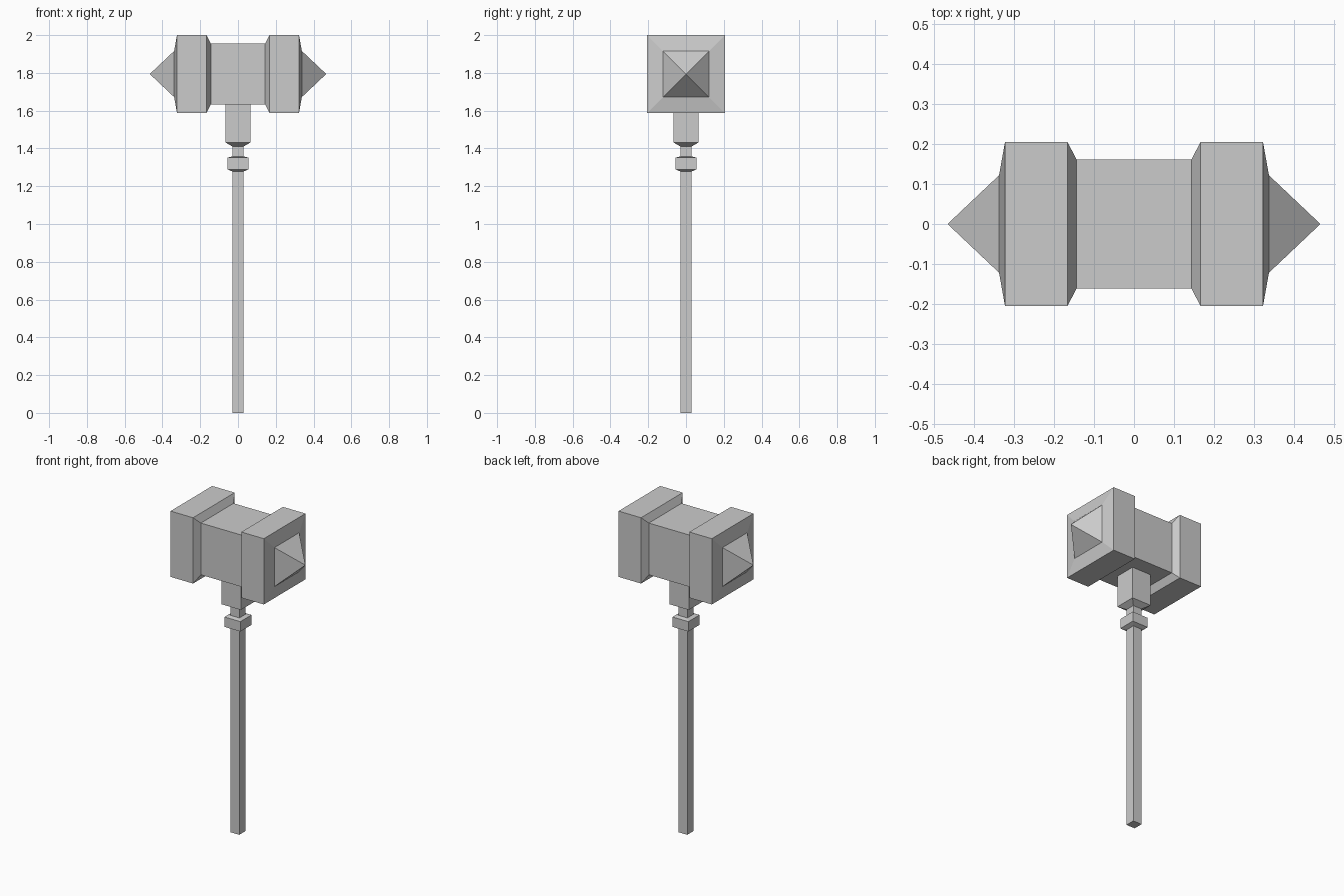
import bpy, bmesh
from mathutils import Vector

if "Cube" in bpy.data.objects:
    bpy.data.objects.remove(bpy.data.objects["Cube"])


def square_loft(name, stations, axis, centre):
    """Skin square rings given as (distance along axis, half width); half width 0 is a point."""
    bm = bmesh.new()
    rings = []
    for d, h in stations:
        corners = [(-1, -1), (1, -1), (1, 1), (-1, 1)] if h else [(0, 0)]
        ring = []
        for a, b in corners:
            p = (d, a * h, b * h) if axis == 'X' else (a * h, b * h, d)
            ring.append(bm.verts.new(Vector(p) + Vector(centre)))
        rings.append(ring)
    for lo, hi in zip(rings, rings[1:]):
        for i in range(4):
            j = (i + 1) % 4
            if len(lo) == 1:
                bm.faces.new((lo[0], hi[j], hi[i]))
            elif len(hi) == 1:
                bm.faces.new((lo[i], lo[j], hi[0]))
            else:
                bm.faces.new((lo[i], lo[j], hi[j], hi[i]))
    for ring in (rings[0], rings[-1]):
        if len(ring) == 4:
            bm.faces.new(ring)
    bmesh.ops.recalc_face_normals(bm, faces=bm.faces)
    mesh = bpy.data.meshes.new(name)
    bm.to_mesh(mesh)
    bm.free()
    obj = bpy.data.objects.new(name, mesh)
    bpy.context.collection.objects.link(obj)
    return obj


# Hammer head: narrow waist, two heavy striking blocks, pyramid spikes
half = [(0.144, 0.162), (0.167, 0.206), (0.323, 0.206), (0.338, 0.122), (0.467, 0)]
head = [(-x, h) for x, h in reversed(half)] + half
square_loft("hammer_head", head, 'X', (0, 0, 1.794))

# Handle: long square shaft, flared collar, neck, and socket under the head
handle = [(0, 0.03), (1.278, 0.03),
          (1.289, 0.055), (1.351, 0.055), (1.358, 0.03),
          (1.411, 0.03), (1.432, 0.067), (1.64, 0.067)]
square_loft("handle", handle, 'Z', (0, 0, 0))
